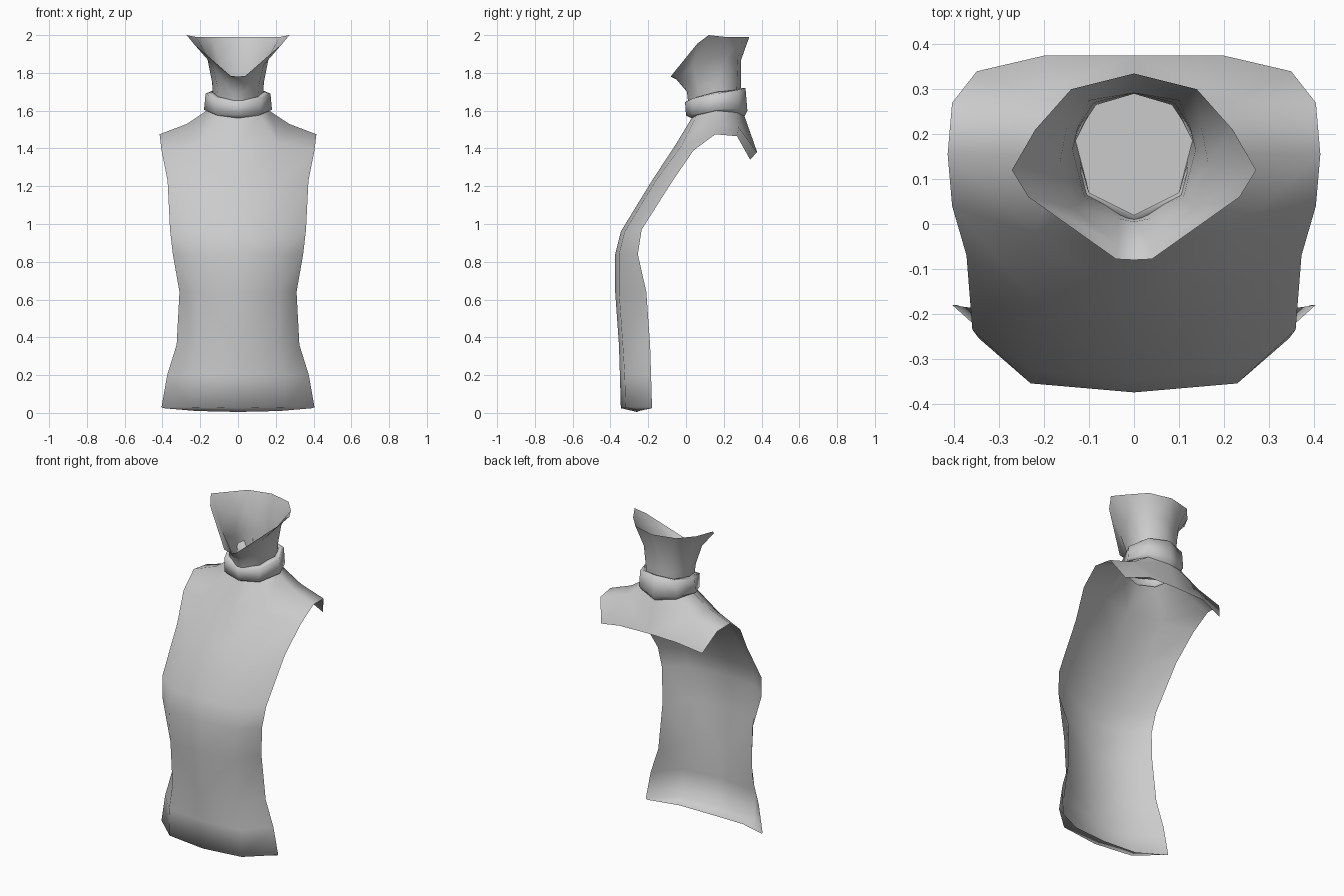
import bpy
import math

if "Cube" in bpy.data.objects:
    bpy.data.objects.remove(bpy.data.objects["Cube"])

cloth = bpy.data.materials.new("light_grey_cloth")
cloth.use_nodes = True
GREY = (0.6, 0.6, 0.6, 1)
cloth.diffuse_color = GREY
cloth.node_tree.nodes["Principled BSDF"].inputs["Base Color"].default_value = GREY


def half_mesh(name, verts, faces, angle=70):
    """Left half of a part, mirrored across x = 0."""
    mesh = bpy.data.meshes.new(name)
    mesh.from_pydata(verts, [], faces)
    mesh.materials.append(cloth)
    ob = bpy.data.objects.new(name, mesh)
    bpy.context.collection.objects.link(ob)
    mod = ob.modifiers.new("mirror", "MIRROR")
    mod.use_clip = True
    mod.merge_threshold = 0.001
    bpy.ops.object.select_all(action="DESELECT")
    ob.select_set(True)
    bpy.context.view_layer.objects.active = ob
    bpy.ops.object.modifier_apply(modifier="mirror")
    bpy.ops.object.shade_smooth_by_angle(angle=math.radians(angle))
    return ob


def strip_faces(rows, cols):
    """Quads joining successive rows, facing outward."""
    return [(r * cols + c, r * cols + c + 1, (r + 1) * cols + c + 1, (r + 1) * cols + c)
            for r in range(rows - 1) for c in range(cols - 1)]


# Front panel rows from the turned-under hem upward: centre, middle, side edge
panel = [
    [(0, -.26, .005), (.22, -.25, .01), (.395, -.18, .025)],
    [(0, -.345, .025), (.25, -.32, .03), (.405, -.18, .03)],
    [(0, -.35, .2), (.25, -.325, .2), (.375, -.185, .2)],
    [(0, -.355, .36), (.22, -.335, .36), (.325, -.19, .36)],
    [(0, -.375, .64), (.22, -.355, .64), (.31, -.21, .64)],
    [(0, -.375, .84), (.23, -.355, .84), (.345, -.255, .84)],
    [(0, -.345, .96), (.23, -.325, .96), (.36, -.235, .97)],
    [(0, -.18, 1.23), (.23, -.16, 1.23), (.373, -.07, 1.23)],
    [(0, -.055, 1.42), (.22, -.02, 1.42), (.405, .04, 1.39)],
]
# Neckline, from front to back
neckline = [(0, .03, 1.56), (.11, .055, 1.575), (.165, .16, 1.6),
            (.12, .27, 1.59), (0, .31, 1.57)]
# Shoulder and upper back: armhole edge, shoulder middle, back hem
shoulder = [(.415, .155, 1.475), (.405, .27, 1.465), (.35, .34, 1.34),
            (.27, .155, 1.53), (.24, .28, 1.51), (.2, .375, 1.38), (0, .375, 1.385)]

verts = [p for row in panel for p in row] + neckline + shoulder
c8, m8, e8 = 24, 25, 26
n0, n1, n2, n3, n4 = range(27, 32)
e9, e10, e11, m9, m10, hm, hc = range(32, 39)
faces = strip_faces(len(panel), 3) + [
    (c8, m8, n1, n0), (m8, m9, n2, n1), (m8, e8, e9, m9), (m9, e9, e10, m10),
    (m9, m10, n3, n2), (m10, e10, e11), (m10, e11, hm),
    (m10, hm, hc, n4), (m10, n4, n3)]
half_mesh("shirt_body", verts, faces, 100)

# Rolled collar band around the neck
collar = [
    neckline,
    [(0, 0, 1.575), (.12, .04, 1.58), (.18, .16, 1.605), (.13, .28, 1.61), (0, .325, 1.6)],
    [(0, -.005, 1.645), (.12, .035, 1.665), (.172, .16, 1.69), (.125, .275, 1.71), (0, .315, 1.72)],
    [(0, .02, 1.66), (.1, .07, 1.675), (.14, .165, 1.7), (.1, .265, 1.71), (0, .295, 1.72)],
    [(0, .02, 1.61), (.1, .07, 1.61), (.132, .18, 1.61), (.09, .265, 1.61), (0, .29, 1.61)],
]
half_mesh("collar", [p for row in collar for p in row], strip_faces(len(collar), 5), 100)

# Flared neck rising from the collar, open at the top
neck = [
    [(0, .015, 1.61), (.03, .03, 1.61), (.1, .07, 1.61), (.13, .185, 1.61),
     (.115, .22, 1.61), (.085, .265, 1.61), (0, .29, 1.61)],
    [(0, .005, 1.7), (.035, .012, 1.7), (.11, .06, 1.73), (.137, .165, 1.75),
     (.125, .215, 1.75), (.09, .27, 1.75), (0, .29, 1.75)],
    [(0, -.05, 1.765), (.035, -.047, 1.768), (.135, .035, 1.84), (.165, .135, 1.89),
     (.15, .215, 1.88), (.1, .275, 1.87), (0, .292, 1.87)],
    [(0, -.08, 1.78), (.04, -.078, 1.785), (.235, .06, 1.955), (.272, .12, 2.0),
     (.22, .21, 1.99), (.14, .3, 1.99), (0, .335, 1.99)],
]
half_mesh("neck", [p for row in neck for p in row], strip_faces(len(neck), 7), 100)

# Flat floor closing the bottom of the neck
half_mesh("neck_floor", neck[0], [tuple(range(7))], 10)
